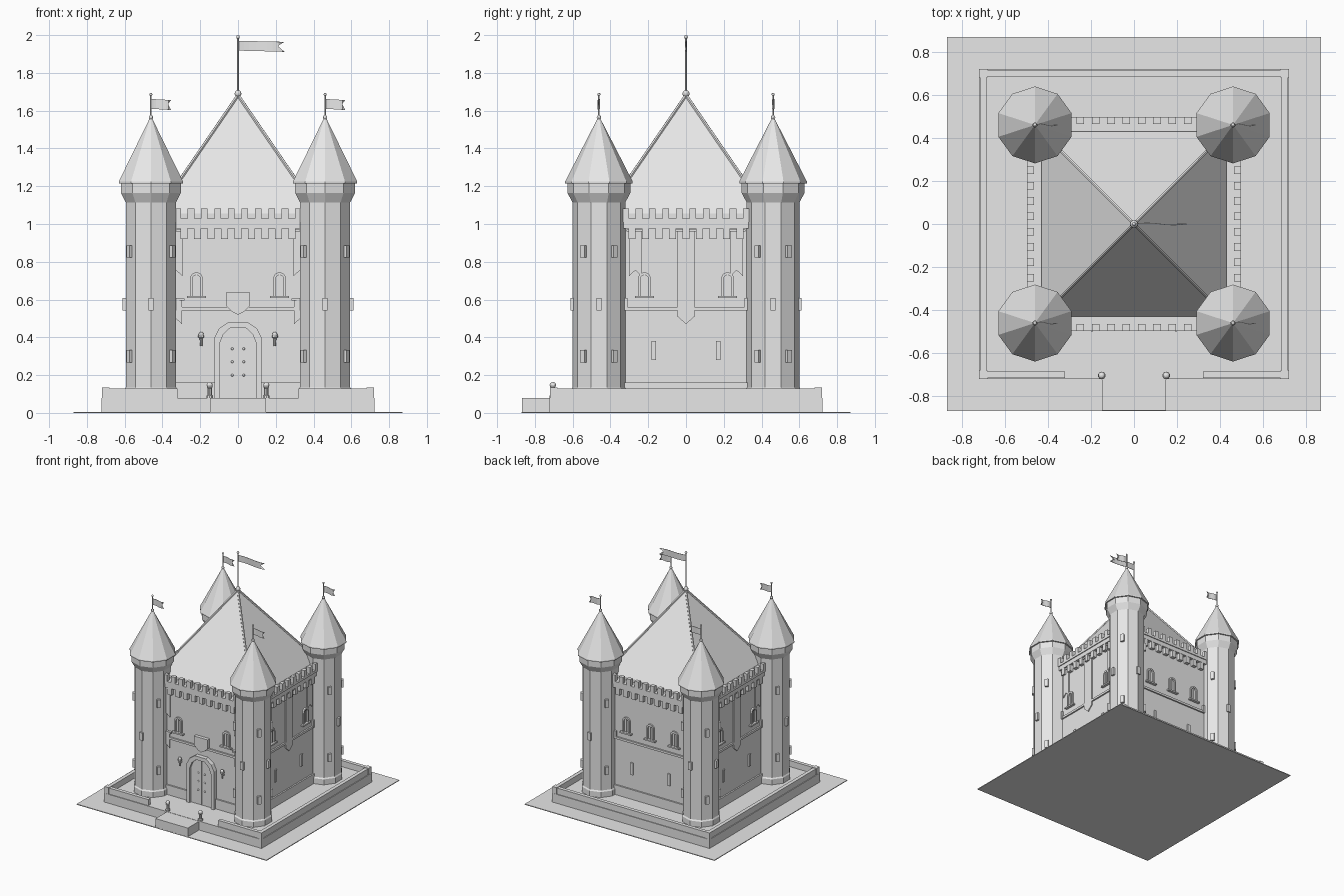
import bpy, math
from mathutils import Matrix, Vector

if "Cube" in bpy.data.objects:
    bpy.data.objects.remove(bpy.data.objects["Cube"])

STONE = bpy.data.materials.new("grey_stone")
STONE.diffuse_color = (0.8, 0.8, 0.8, 1)
STONE.use_nodes = True
STONE.node_tree.nodes["Principled BSDF"].inputs["Base Color"].default_value = STONE.diffuse_color


def make(name, verts, faces, matrix=None):
    me = bpy.data.meshes.new(name)
    me.from_pydata(verts, [], faces)
    if matrix:
        me.transform(matrix)
    me.materials.append(STONE)
    ob = bpy.data.objects.new(name, me)
    bpy.context.collection.objects.link(ob)
    return ob


def turn(deg):
    return Matrix.Rotation(math.radians(deg), 4, 'Z')


def prism(name, pts, y0, y1, m=None):
    """Extrude an (x, z) outline, counter-clockwise seen from the front, from y0 (front) to y1."""
    n = len(pts)
    verts = [(x, y0, z) for x, z in pts] + [(x, y1, z) for x, z in pts]
    faces = [tuple(range(n)), tuple(range(2 * n - 1, n - 1, -1))]
    faces += [(i, i + n, (i + 1) % n + n, (i + 1) % n) for i in range(n)]
    return make(name, verts, faces, m)


def box(name, x0, x1, y0, y1, z0, z1, m=None):
    return prism(name, [(x0, z0), (x1, z0), (x1, z1), (x0, z1)], y0, y1, m)


def lathe(name, profile, x, y, sides=10, phase=90):
    """Spin an (r, z) profile, listed bottom to top, with flat facets."""
    verts, faces = [], []
    for r, z in profile:
        for i in range(sides):
            a = math.radians(phase + 360 * i / sides)
            verts.append((x + r * math.cos(a), y + r * math.sin(a), z))
    for j in range(len(profile) - 1):
        for i in range(sides):
            k = (i + 1) % sides
            faces.append((j * sides + i, j * sides + k, (j + 1) * sides + k, (j + 1) * sides + i))
    faces.append(tuple(range(sides - 1, -1, -1)))
    top = (len(profile) - 1) * sides
    faces.append(tuple(range(top, top + sides)))
    return make(name, verts, faces)


def ball(name, r, x, y, z):
    prof = [(max(r * math.sin(math.pi * i / 6), 0.0005), z - r * math.cos(math.pi * i / 6)) for i in range(7)]
    return lathe(name, prof, x, y, 10)


def flag(name, x, y, z0, z1, length):
    """Wavy swallow-tailed flag flying toward +x."""
    n, verts = 8, []
    for i in range(n + 1):
        t = i / n
        px, py = x + length * t, y + 0.005 * math.sin(t * 6.3)
        drop = -0.006 * t
        notch = x + length * 0.82 if i == n else px
        verts += [(px, py, z0 + drop), (notch, py, (z0 + z1) / 2 + drop), (px, py, z1 + drop)]
    faces = []
    for i in range(n):
        a, b = 3 * i, 3 * i + 3
        faces += [(a, b, b + 1, a + 1), (a + 1, b + 1, b + 2, a + 2)]
    ob = make(name, verts, faces)
    mod = ob.modifiers.new("thickness", 'SOLIDIFY')
    mod.thickness = 0.003
    mod.offset = 0


def arch(x, z0, z1, w, steps=6):
    """Round-headed outline of half width w."""
    pts = [(x - w, z0), (x + w, z0)]
    for i in range(steps + 1):
        a = math.pi * i / steps
        pts.append((x + w * math.cos(a), z1 - w + w * math.sin(a)))
    return pts


def window(name, x, m):
    # proud surround made as a frame strip around a shallow pane
    outer, inner = arch(x, 0.62, 0.745, 0.034), arch(x, 0.62, 0.73, 0.022)
    n = len(outer)
    for i in range(1, n):
        j = (i + 1) % n
        prism(name + "_frame", [inner[i], outer[i], outer[j], inner[j]], -0.472, -0.459, m)
    box(name + "_sill", x - 0.05, x + 0.05, -0.482, -0.459, 0.608, 0.62, m)
    box(name + "_mullion", x - 0.003, x + 0.003, -0.466, -0.459, 0.62, 0.73, m)


def banner(name, x, w, z0, z1, m, pointed=False):
    tip = (x, z0 - 0.04) if pointed else (x, z0 + 0.03)
    prism(name, [(x - w, z0), tip, (x + w, z0), (x + w, z1), (x - w, z1)], -0.472, -0.464, m)
    box(name + "_rod", x - w - 0.015, x + w + 0.015, -0.48, -0.459, z1 - 0.006, z1 + 0.006, m)


# Ground sheet, terrace and entrance ramp block
box("ground", -0.87, 0.87, -0.87, 0.87, 0, 0.006)
box("terrace", -0.722, 0.722, -0.722, 0.722, 0, 0.08)
box("entrance_landing", -0.148, 0.148, -0.869, -0.722, 0, 0.078)

# Low terrace wall: three full sides, front with a wide opening
for deg in (90, 180, 270):
    box("terrace_wall", -0.69, 0.69, -0.716, -0.686, 0.08, 0.13, turn(deg))
for s in (-1, 1):
    xs = sorted((s * 0.32, s * 0.69))
    box("terrace_front_wall", xs[0], xs[1], -0.716, -0.686, 0.08, 0.13)
    for t in (-1, 1):
        x, y = s * 0.701, t * 0.701
        box("terrace_corner_post", x - 0.02, x + 0.02, y - 0.02, y + 0.02, 0.08, 0.134)
    lathe("entrance_bollard", [(0.018, 0.08), (0.018, 0.092), (0.012, 0.096), (0.012, 0.13), (0.018, 0.135)],
          s * 0.15, -0.705)
    ball("bollard_ball", 0.017, s * 0.15, -0.705, 0.147)

# Keep
box("keep", -0.46, 0.46, -0.46, 0.46, 0.08, 1.0)
box("keep_plinth", -0.472, 0.472, -0.472, 0.472, 0.08, 0.16)
box("battlement_band", -0.49, 0.49, -0.49, 0.49, 0.975, 1.01)
box("battlement_ledge", -0.497, 0.497, -0.497, 0.497, 1.01, 1.03)

# Main roof with hip ribs and finial
B, ZB, ZT = 0.43, 1.055, 1.682
make("main_roof", [(-B, -B, 1.03), (B, -B, 1.03), (B, B, 1.03), (-B, B, 1.03),
                   (-B, -B, ZB), (B, -B, ZB), (B, B, ZB), (-B, B, ZB), (0, 0, ZT)],
     [(3, 2, 1, 0)] + [(i, (i + 1) % 4, (i + 1) % 4 + 4, i + 4) for i in range(4)]
     + [(i + 4, (i + 1) % 4 + 4, 8) for i in range(4)])
for sx in (-1, 1):
    for sy in (-1, 1):
        d = Vector((-sx * B, -sy * B, ZT - ZB))
        rib = lathe("roof_hip_rib", [(0.009, 0), (0.009, d.length)], 0, 0, 6)
        rib.data.transform(Matrix.Translation((sx * B, sy * B, ZB)) @ d.to_track_quat('Z', 'Y').to_matrix().to_4x4())
ball("roof_finial", 0.019, 0, 0, 1.69)
lathe("main_flagpole", [(0.005, 1.69), (0.005, 1.99)], 0, 0, 8)
ball("main_flagpole_knob", 0.01, 0, 0, 1.99)
flag("main_flag", 0, 0, 1.918, 1.97, 0.245)

# Features repeated on all four walls
for deg in (0, 90, 180, 270):
    m = turn(deg)
    for k in range(10):
        x = (k - 4.5) * 0.0713
        box("merlon", x - 0.018, x + 0.018, -0.497, -0.465, 1.03, 1.082, m)
    for k in range(-4, 5):
        x = k * 0.0713
        box("corbel", x - 0.018, x + 0.018, -0.488, -0.459, 0.92, 0.975, m)
    box("string_course", -0.36, 0.36, -0.472, -0.459, 0.542, 0.56, m)
    for x in (-0.22, 0.22):
        window("window", x, m)

# Side and back wall features
for deg in (90, 270):
    m = turn(deg)
    banner("long_banner", 0, 0.045, 0.51, 0.965, m, True)
    for x in (-0.268, 0.268):
        banner("short_banner", x, 0.033, 0.725, 0.965, m)
window("window", 0, turn(180))
for deg in (90, 180, 270):
    for x in (-0.17, 0.17):
        box("wall_slit", x - 0.012, x + 0.012, -0.47, -0.459, 0.28, 0.38, turn(deg))

# Gate: chamfered surround, double door, studs
def gate(w, top):
    return [(-w, 0.08), (w, 0.08), (w, top - 0.085), (w * 0.8, top - 0.035), (w * 0.4, top),
            (-w * 0.4, top), (-w * 0.8, top - 0.035), (-w, top - 0.085)]


go, gi = gate(0.125, 0.482), gate(0.097, 0.452)
for i in range(1, 8):
    j = (i + 1) % 8
    prism("gate_surround", [gi[i], go[i], go[j], gi[j]], -0.495, -0.459)
prism("gate_door", gi, -0.476, -0.459)
box("door_seam", -0.003, 0.003, -0.48, -0.475, 0.08, 0.45)
for s in (-1, 1):
    for z in (0.2, 0.27, 0.34):
        ball("door_stud", 0.007, s * 0.03, -0.477, z)

# Shield, torches and banners on the front
prism("shield", [(-0.062, 0.565), (-0.03, 0.535), (0, 0.52), (0.03, 0.535), (0.062, 0.565),
                 (0.062, 0.64), (-0.062, 0.64)], -0.488, -0.459)
for s in (-1, 1):
    x = s * 0.195
    lathe("torch", [(0.006, 0.355), (0.008, 0.395), (0.016, 0.4), (0.016, 0.41)], x, -0.485, 8)
    ball("torch_flame", 0.014, x, -0.485, 0.415)
    box("torch_bracket", x - 0.005, x + 0.005, -0.485, -0.459, 0.375, 0.387)
    banner("front_banner", s * 0.328, 0.033, 0.725, 0.965, None)
    banner("front_low_banner", s * 0.33, 0.033, 0.47, 0.6, None)

# Corner towers
for sx in (-1, 1):
    for sy in (-1, 1):
        x, y = sx * 0.461, sy * 0.461
        lathe("tower", [(0.147, 0.08), (0.147, 0.125), (0.14, 0.135), (0.14, 1.115), (0.167, 1.165),
                        (0.167, 1.222)], x, y)
        lathe("tower_roof", [(0.179, 1.215), (0.179, 1.225), (0.004, 1.565)], x, y)
        ball("tower_finial", 0.012, x, y, 1.565)
        lathe("tower_flagpole", [(0.004, 1.56), (0.004, 1.685)], x, y, 8)
        ball("tower_flagpole_knob", 0.008, x, y, 1.686)
        flag("tower_flag", x, y, 1.61, 1.662, 0.105)
        slits = [(a, z) for a in (54, 126, 234, 306) for z in (0.3, 0.855)] + [(a, 0.575) for a in (0, 90, 180, 270)]
        for a, z in slits:
            box("tower_slit", -0.014, 0.014, -0.15, -0.125, z - 0.032, z + 0.032,
                Matrix.Translation((x, y, 0)) @ turn(a))
